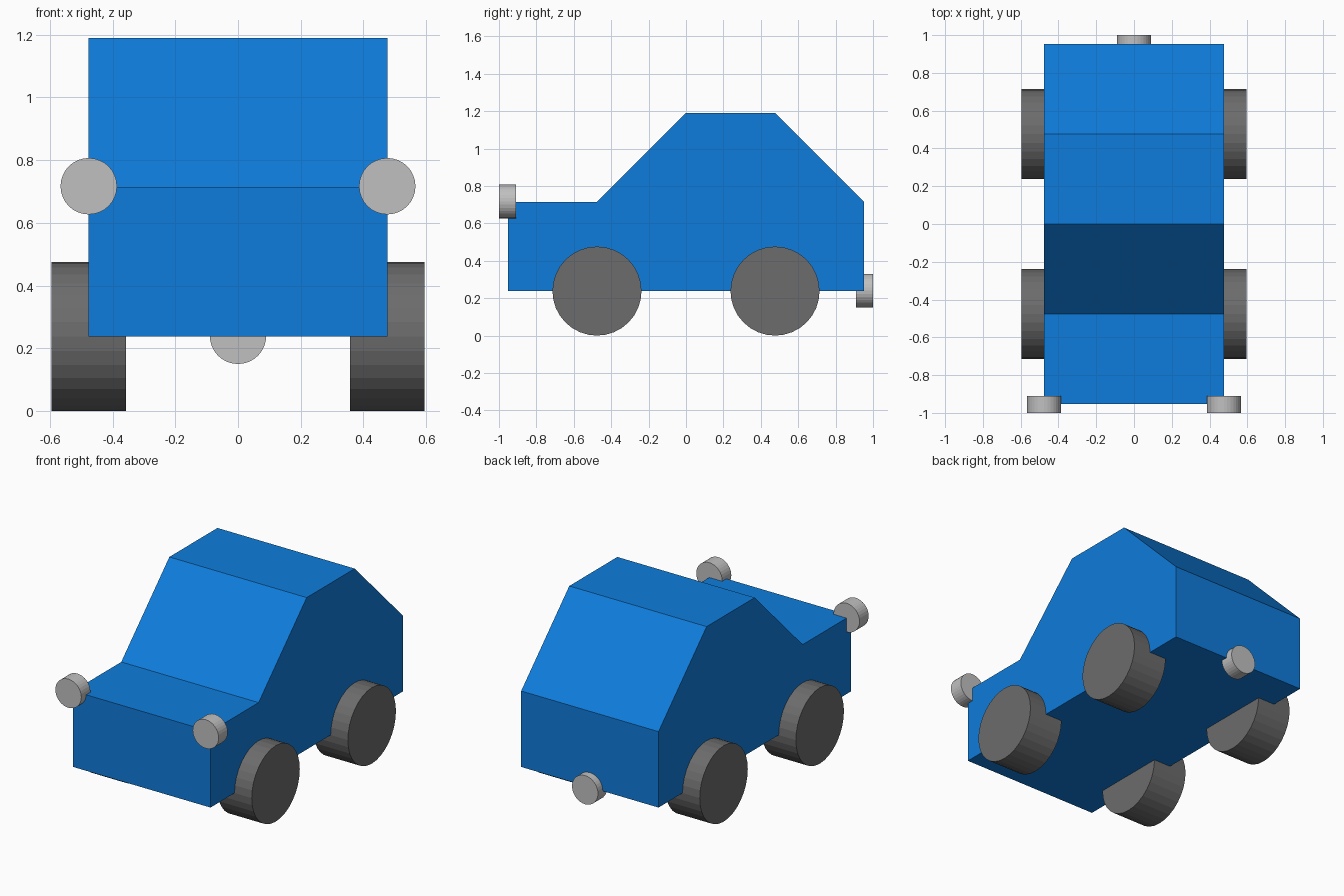
import bpy
import bmesh
from math import pi
from mathutils import Matrix

cube = bpy.data.objects.get("Cube")
if cube:
    bpy.data.objects.remove(cube, do_unlink=True)


def material(name, color):
    mat = bpy.data.materials.new(name)
    mat.use_nodes = True
    mat.diffuse_color = (*color, 1)
    mat.node_tree.nodes["Principled BSDF"].inputs["Base Color"].default_value = (*color, 1)
    return mat


def finish(name, bm, mat):
    bmesh.ops.recalc_face_normals(bm, faces=bm.faces)
    mesh = bpy.data.meshes.new(name)
    bm.to_mesh(mesh)
    bm.free()
    mesh.materials.append(mat)
    obj = bpy.data.objects.new(name, mesh)
    bpy.context.collection.objects.link(obj)
    return obj


def cylinder(name, radius, depth, location, axis, mat):
    """Flat-shaded disc whose axis lies along X or Y."""
    turn = Matrix.Rotation(pi / 2, 4, "Y" if axis == "X" else "X")
    bm = bmesh.new()
    bmesh.ops.create_cone(bm, cap_ends=True, segments=32, radius1=radius,
                          radius2=radius, depth=depth,
                          matrix=Matrix.Translation(location) @ turn)
    return finish(name, bm, mat)


blue = material("body blue", (0.0048, 0.202, 0.716))
dark_grey = material("tyre grey", (0.15, 0.15, 0.15))
light_grey = material("lamp grey", (0.527, 0.527, 0.527))

HALF = 0.476    # half body width, also the axle and roof spacing
RADIUS = 0.238  # wheel radius, also the floor height

# Body: side profile (y, z) extruded across the width
profile = [(-2 * HALF, RADIUS), (2 * HALF, RADIUS), (2 * HALF, 0.714),
           (HALF, 1.19), (0, 1.19), (-HALF, 0.714), (-2 * HALF, 0.714)]
bm = bmesh.new()
side = bm.faces.new([bm.verts.new((-HALF, y, z)) for y, z in profile])
extruded = bmesh.ops.extrude_face_region(bm, geom=[side], use_keep_orig=True)["geom"]
bmesh.ops.translate(bm, vec=(2 * HALF, 0, 0),
                    verts=[v for v in extruded if isinstance(v, bmesh.types.BMVert)])
finish("body", bm, blue)

# Wheels and headlights, one set per side
for side_name, s in (("left", 1), ("right", -1)):
    for end_name, e in (("front", -1), ("rear", 1)):
        cylinder(f"{end_name}_{side_name}_wheel", RADIUS, RADIUS,
                 (s * HALF, e * HALF, RADIUS), "X", dark_grey)
    cylinder(f"{side_name}_headlight", 0.09, 0.09,
             (s * HALF, -0.955, 0.717), "Y", light_grey)

# Exhaust at the bottom centre of the back
cylinder("exhaust", 0.09, 0.09, (0, 0.955, 0.24), "Y", light_grey)
